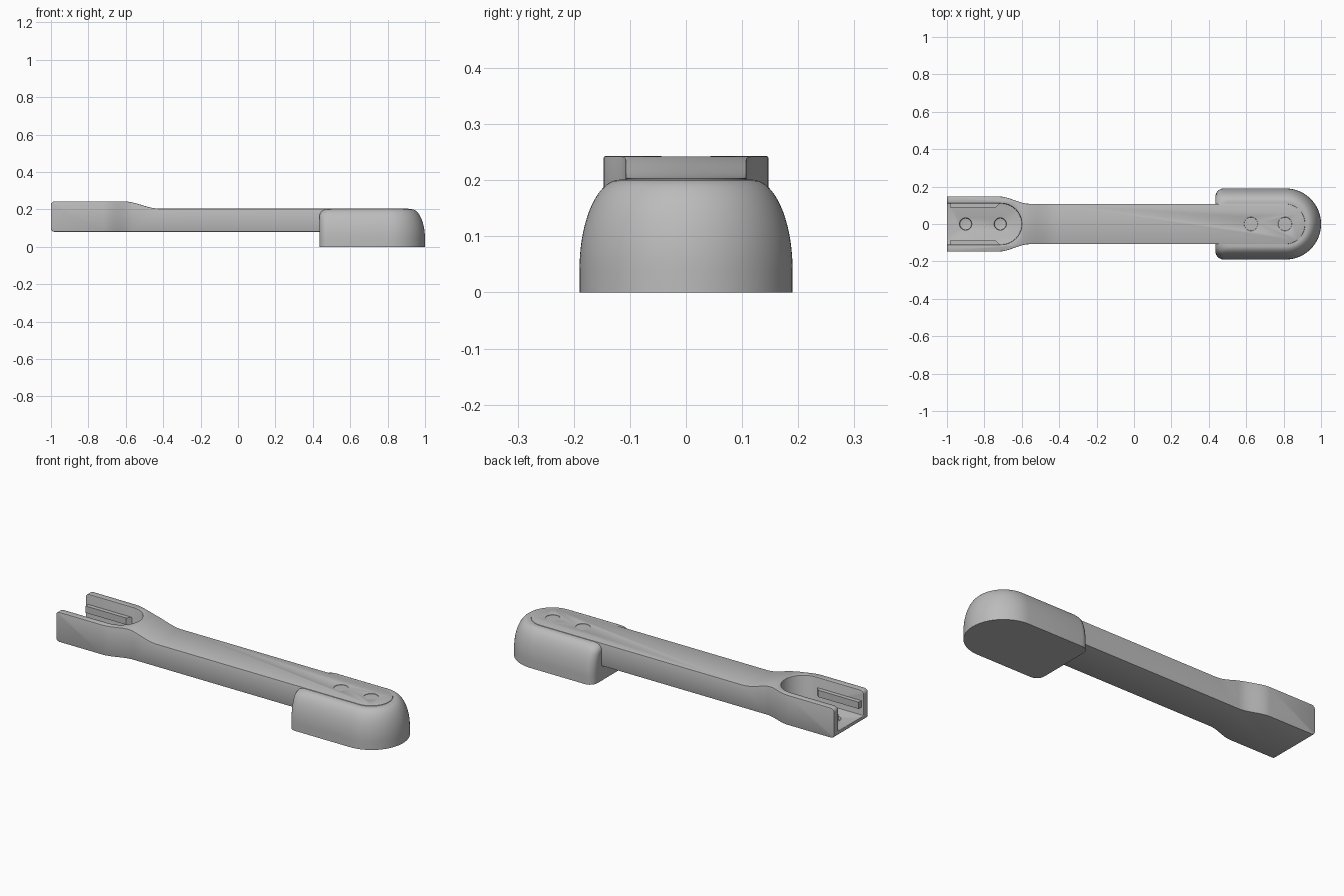
import bpy, bmesh
from math import sin, cos, pi, sqrt, radians

if "Cube" in bpy.data.objects:
    bpy.data.objects.remove(bpy.data.objects["Cube"])

grey = bpy.data.materials.new("plain grey")
grey.use_nodes = True
grey.diffuse_color = (0.5, 0.5, 0.5, 1)
grey.node_tree.nodes["Principled BSDF"].inputs["Base Color"].default_value = (0.5, 0.5, 0.5, 1)


def loft(name, rings):
    """Closed solid through matching rings of points."""
    bm = bmesh.new()
    loops = [[bm.verts.new(p) for p in ring] for ring in rings]
    for low, high in zip(loops, loops[1:]):
        for i in range(len(low)):
            j = (i + 1) % len(low)
            bm.faces.new((low[i], low[j], high[j], high[i]))
    bm.faces.new(loops[0])
    bm.faces.new(loops[-1])
    bmesh.ops.recalc_face_normals(bm, faces=bm.faces)
    mesh = bpy.data.meshes.new(name)
    bm.to_mesh(mesh)
    bm.free()
    obj = bpy.data.objects.new(name, mesh)
    bpy.context.collection.objects.link(obj)
    mesh.materials.append(grey)
    return obj


def plan_prism(name, outline, z0, z1):
    return loft(name, [[(x, y, z) for x, y in outline] for z in (z0, z1)])


def arc(cx, cy, r, a0, a1, n):
    return [(cx + r * cos(radians(a0 + (a1 - a0) * i / n)),
             cy + r * sin(radians(a0 + (a1 - a0) * i / n))) for i in range(n + 1)]


def s_curve(x0, v0, x1, v1, n=10):
    pts = []
    for i in range(n + 1):
        t = i / n
        pts.append((x0 + (x1 - x0) * t, v0 + (v1 - v0) * t * t * (3 - 2 * t)))
    return pts


def activate(obj):
    bpy.ops.object.select_all(action='DESELECT')
    obj.select_set(True)
    bpy.context.view_layer.objects.active = obj


def carve(obj, cutter, operation='DIFFERENCE'):
    activate(obj)
    mod = obj.modifiers.new("carve", 'BOOLEAN')
    mod.operation, mod.solver, mod.object = operation, 'EXACT', cutter
    bpy.ops.object.modifier_apply(modifier=mod.name)
    bpy.data.objects.remove(cutter)


def finish(obj, bevel=0):
    activate(obj)
    if bevel:
        mod = obj.modifiers.new("soft edges", 'BEVEL')
        mod.width, mod.segments = bevel, 2
        mod.limit_method, mod.angle_limit = 'ANGLE', radians(50)
        bpy.ops.object.modifier_apply(modifier=mod.name)
    bpy.ops.object.shade_smooth_by_angle(angle=radians(35))


# Arm: plan outline crossed with side profile
half = [(-1, 0.147)] + s_curve(-0.72, 0.147, -0.56, 0.108)
plan = half + arc(0.807, 0, 0.108, 90, -90, 32) + [(x, -y) for x, y in reversed(half)]
arm = plan_prism("arm", plan, 0, 0.4)

side = (arc(-0.98, 0.1, 0.02, 270, 180, 5) + arc(-0.98, 0.223, 0.02, 180, 90, 5)
        + s_curve(-0.61, 0.243, -0.42, 0.204) + [(1.1, 0.204), (1.1, 0.08)])
profile = loft("side_profile", [[(x, y, z) for x, z in side] for y in (-0.3, 0.3)])
carve(arm, profile, 'INTERSECT')

# Open pocket at the wide end
pocket = [(-1.1, 0.11)] + arc(-0.71, 0, 0.11, 90, -90, 32) + [(-1.1, -0.11)]
carve(arm, plan_prism("pocket_cutter", pocket, 0.108, 0.4))

# Round blind holes in the pocket floor and the arm top
for x, r, floor in ((-0.9, 0.032, 0.09), (-0.715, 0.032, 0.09),
                    (0.625, 0.036, 0.15), (0.807, 0.036, 0.15)):
    carve(arm, plan_prism("hole_cutter", arc(x, 0, r, 0, 348.75, 31), floor, 0.4))
finish(arm, 0.004)

# Guide rails on the inner pocket walls
for label, s in (("left", 1), ("right", -1)):
    rail = [(-0.985, 0.125), (-0.985, 0.087), (-0.74, 0.087), (-0.705, 0.125)]
    finish(plan_prism(label + "_guide_rail", [(x, s * y) for x, y in rail], 0.15, 0.187))


# Foot: rounded cap that wraps the narrow end
def foot_ring(z, inset, rear):
    r, x0, c = 0.19 - inset, 0.435 + rear, 0.045
    pts = (arc(0.81, 0, r, -90, 90, 40) + arc(x0 + c, r - c, c, 90, 180, 6)
           + arc(x0 + c, c - r, c, 180, 270, 6))
    return [(x, y, z) for x, y in pts]


rings = [foot_ring(0, 0, 0)]
steps = 18
for i in range(steps + 1):
    a = pi / 2 * i / steps
    z = 0.04 + 0.161 * sin(a)
    u = min(1, max(0, (z - 0.161) / 0.04))
    rings.append(foot_ring(z, 0.072 * (1 - cos(a)), 0.035 * (1 - sqrt(1 - u * u))))
finish(loft("foot", rings))
